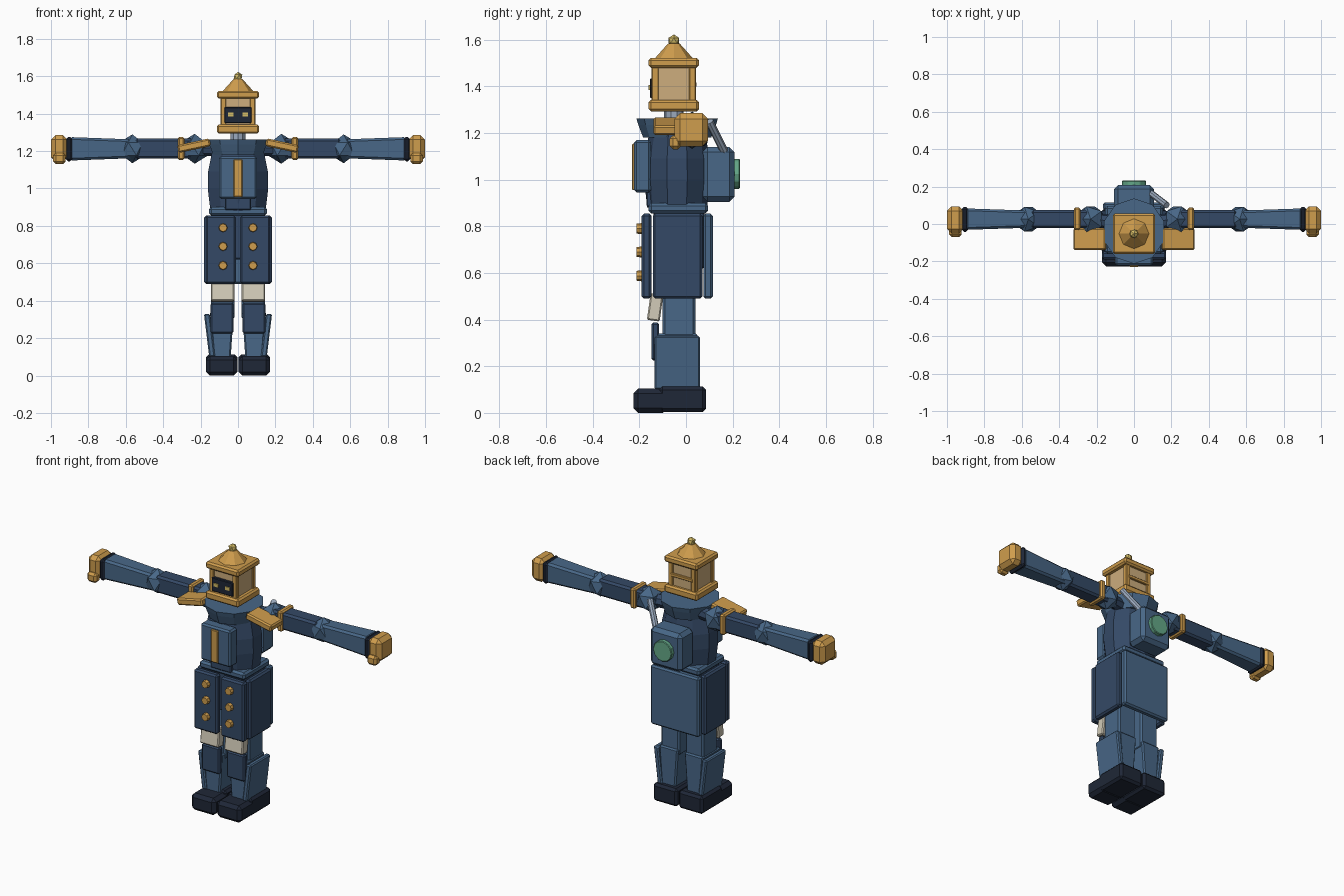
import bpy, bmesh, math
from mathutils import Matrix, Vector

if "Cube" in bpy.data.objects:
    bpy.data.objects.remove(bpy.data.objects["Cube"])


def material(name, *srgb):
    lin = [((c / 255 + 0.055) / 1.055) ** 2.4 for c in srgb] + [1]
    m = bpy.data.materials.new(name)
    m.use_nodes = True
    m.diffuse_color = lin
    bsdf = next(n for n in m.node_tree.nodes if n.type == "BSDF_PRINCIPLED")
    bsdf.inputs["Base Color"].default_value = lin
    return m


BLUE = material("mid blue", 72, 103, 135)
DARK = material("dark blue", 52, 73, 102)
NAVY = material("navy black", 31, 39, 55)
GOLD = material("gold", 207, 157, 77)
TAN = material("tan panel", 205, 173, 125)
CREAM = material("cream", 210, 203, 184)
GREEN = material("green", 100, 168, 136)
YELLOW = material("pale yellow", 212, 188, 102)
STEEL = material("steel", 155, 170, 190)


def finish(name, bm, mat, bevel=0.0, mirror=False):
    bmesh.ops.recalc_face_normals(bm, faces=bm.faces)
    me = bpy.data.meshes.new(name)
    bm.to_mesh(me)
    bm.free()
    me.materials.append(mat)
    ob = bpy.data.objects.new(name, me)
    bpy.context.scene.collection.objects.link(ob)
    if bevel:
        b = ob.modifiers.new("Bevel", "BEVEL")
        b.width, b.segments, b.limit_method = bevel, 1, "ANGLE"
    if mirror:
        ob.modifiers.new("Mirror", "MIRROR")
    return ob


def box(name, x, y, z, mat, bevel=0.008, mirror=False, tilt=0, axis="X", edit=None):
    """Box from (min, max) ranges, tilted about its own centre."""
    bm = bmesh.new()
    bmesh.ops.create_cube(bm, size=1)
    mid = Vector([(a + b) / 2 for a, b in (x, y, z)])
    size = [b - a for a, b in (x, y, z)]
    bm.transform(Matrix.Translation(mid)
                 @ Matrix.Rotation(math.radians(tilt), 4, axis)
                 @ Matrix.Diagonal((*size, 1)))
    if edit:
        for v in bm.verts:
            edit(v.co)
    return finish(name, bm, mat, bevel, mirror)


def rod(name, a, b, r1, r2, sides, mat, bevel=0.0, mirror=False):
    """Cylinder or cone between two points."""
    a, b = Vector(a), Vector(b)
    bm = bmesh.new()
    bmesh.ops.create_cone(bm, cap_ends=True, segments=sides, radius1=r1,
                          radius2=r2, depth=(b - a).length)
    turn = Vector((0, 0, 1)).rotation_difference(b - a).to_matrix().to_4x4()
    bm.transform(Matrix.Translation((a + b) / 2) @ turn)
    return finish(name, bm, mat, bevel, mirror)


def ball(name, centre, r, mat, mirror=False):
    bm = bmesh.new()
    bmesh.ops.create_icosphere(bm, subdivisions=1, radius=r)
    bm.transform(Matrix.Translation(centre))
    return finish(name, bm, mat, 0, mirror)


def lathe(name, profile, sides, mat, y0, squash):
    """Stacked rings of (radius, height), squashed front to back."""
    bm = bmesh.new()
    rings = []
    for r, z in profile:
        angles = [math.tau * (i + 0.5) / sides for i in range(sides)]
        rings.append([bm.verts.new((r * math.cos(t), y0 + squash * r * math.sin(t), z))
                      for t in angles])
    for low, high in zip(rings, rings[1:]):
        for i in range(sides):
            j = (i + 1) % sides
            bm.faces.new((low[i], low[j], high[j], high[i]))
    bm.faces.new(rings[0])
    bm.faces.new(rings[-1])
    return finish(name, bm, mat)


# Lantern head
HY = -0.052
box("head_core", (-.085, .085), (HY - .085, HY + .085), (1.32, 1.5), TAN, 0)
for n, y in (("front", HY - .08), ("back", HY + .08)):
    box(n + "_head_post", (.063, .093), (y - .015, y + .015), (1.32, 1.5), GOLD, .004, True)
box("head_base", (-.113, .113), (HY - .108, HY + .108), (1.293, 1.342), GOLD, .01)
box("head_top", (-.113, .113), (HY - .108, HY + .108), (1.48, 1.522), GOLD, .01)
box("head_back_bar", (-.075, .075), (HY + .08, HY + .098), (1.398, 1.418), GOLD, .003)
box("visor", (-.073, .073), (HY - .103, HY - .08), (1.35, 1.435), NAVY, .004)
box("eye", (.024, .054), (HY - .109, HY - .1), (1.385, 1.405), YELLOW, 0, True)
rod("roof", (0, HY, 1.52), (0, HY, 1.585), .082, .024, 8, GOLD)
ball("finial", (0, HY, 1.597), .026, YELLOW)
rod("neck", (0, HY, 1.22), (0, HY, 1.31), .042, .042, 10, STEEL)

# Torso, collar and belt
lathe("torso", [(.155, .88), (.17, 1.0), (.168, 1.09), (.145, 1.2)], 10, DARK, -.038, .83)
lathe("collar", [(.14, 1.18), (.16, 1.235), (.168, 1.262)], 10, BLUE, -.038, 1.04)
box("belt", (-.155, .155), (-.16, .095), (.855, .9), BLUE, .012)
box("waist_plate", (-.07, .07), (-.17, -.1), (.885, .95), DARK, .005)
box("chest_panel", (-.102, .102), (-.222, -.15), (.945, 1.17), BLUE, .01)
box("chest_stripe", (-.024, .024), (-.231, -.215), (.955, 1.155), GOLD, .004)

# Backpack with lamp and pipe
box("backpack", (-.108, .108), (.07, .208), (.905, 1.14), BLUE, .022)
rod("backpack_lamp", (0, .2, 1.025), (0, .232, 1.025), .064, .064, 12, GREEN, .004)
rod("backpack_pipe", (.09, .165, 1.12), (.175, .1, 1.25), .018, .018, 8, STEEL)

# Coat skirt
box("pelvis", (-.13, .13), (-.14, .08), (.62, .87), DARK)
box("front_skirt", (.012, .172), (-.19, -.148), (.49, .855), DARK, .01, True)
box("side_skirt", (.143, .181), (-.142, .07), (.49, .855), DARK, .01, True)
box("back_skirt", (-.165, .165), (.074, .115), (.49, .855), BLUE, .01)
for i, z in enumerate((.79, .69, .588)):
    rod(f"button_{i + 1}", (.08, -.18, z), (.08, -.212, z), .025, .021, 8, GOLD, 0, True)


# Legs
def shin_taper(co):
    if co.z < .2:
        co.x = .085 + (co.x - .085) * .72


def plate_lean(co):
    co.x -= .028 * (co.z < .2)


box("thigh", (.02, .145), (-.1, .04), (.3, .65), BLUE, .01, True)
box("thigh_guard", (.02, .145), (-.16, -.105), (.395, .51), CREAM, .006, True, -8)
box("shin", (.022, .15), (-.125, .05), (.09, .34), BLUE, .008, True, edit=shin_taper)
box("calf_plate", (.15, .182), (-.135, .06), (.1, .33), BLUE, .007, True, edit=plate_lean)
box("shin_guard", (.024, .146), (-.148, -.115), (.225, .388), DARK, .008, True)
box("boot", (.004, .17), (-.115, .085), (.004, .113), NAVY, .014, True)
box("boot_toe", (.004, .17), (-.226, -.08), (0, .104), NAVY, .02, True)

# Shoulders and arms
AY, AZ = .026, 1.212
ball("shoulder_joint", (.232, AY, AZ), .08, BLUE, True)
ball("elbow_joint", (.565, AY, AZ), .077, BLUE, True)
rod("shoulder_link", (.1, AY - .02, AZ), (.25, AY, AZ), .04, .04, 8, DARK, 0, True)
box("upper_arm", (.24, .55), (-.022, .074), (1.16, 1.266), DARK, .012, True)


def forearm_flare(co):
    grow = .88 if co.x < .7 else 1.1
    co.y = AY + (co.y - AY) * grow
    co.z = AZ + (co.z - AZ) * grow


box("forearm", (.56, .9), (AY - .052, AY + .052), (AZ - .057, AZ + .057), BLUE, .012,
    True, edit=forearm_flare)
box("cuff", (.885, .922), (-.042, .092), (1.144, 1.276), NAVY, .014, True)
box("hand", (.912, 1), (-.05, .094), (1.142, 1.285), GOLD, .024, True)
box("thumb", (.922, .988), (-.07, -.02), (1.13, 1.19), GOLD, .014, True)
box("shoulder_plate", (.147, .323), (-.14, -.022), (1.208, 1.25), GOLD, .008, True, 12, "Y")
box("shoulder_band", (.287, .322), (-.032, .088), (1.152, 1.276), GOLD, .008, True)
